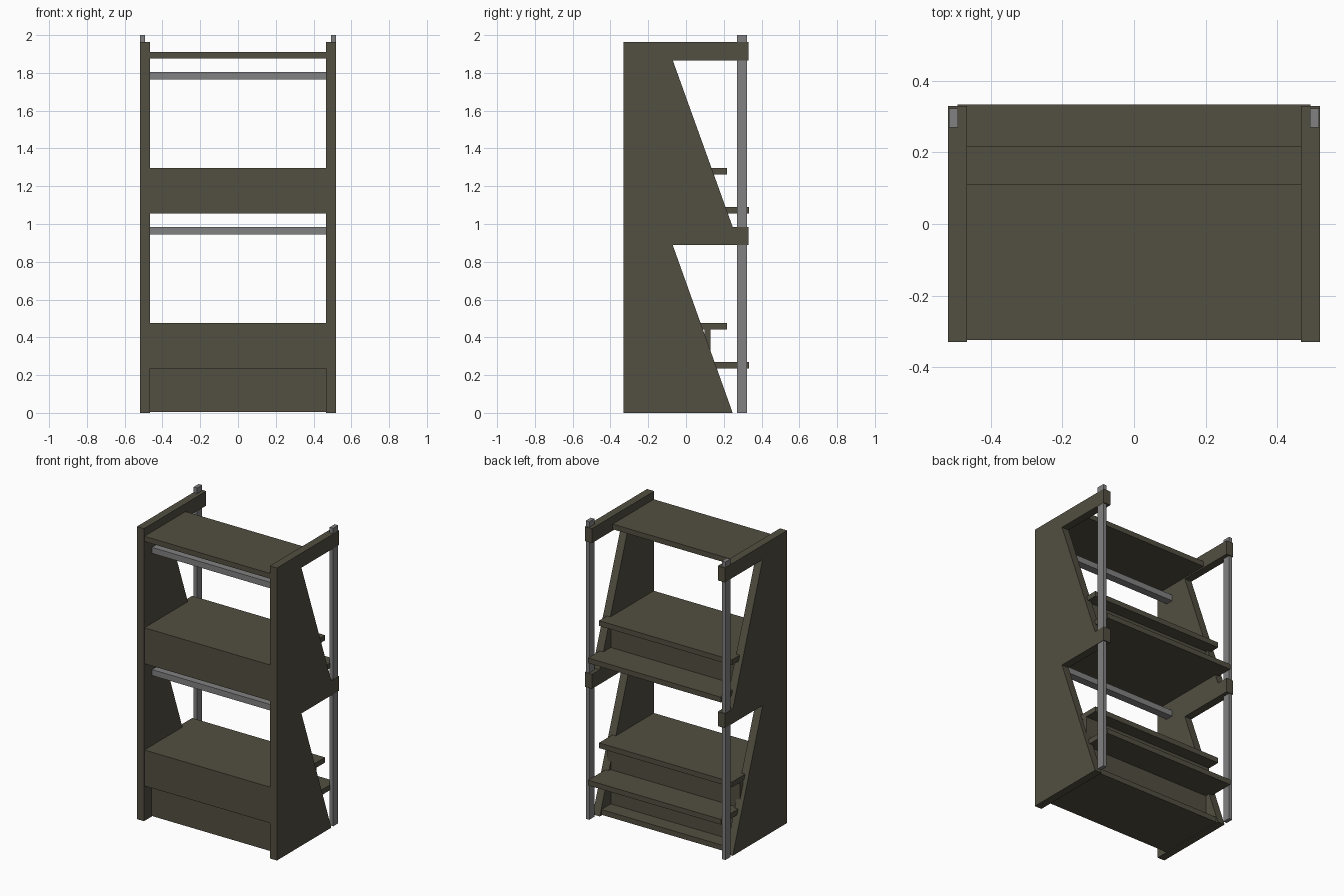
import bpy

if "Cube" in bpy.data.objects:
    bpy.data.objects.remove(bpy.data.objects["Cube"], do_unlink=True)


def make_material(name, colour):
    mat = bpy.data.materials.new(name)
    mat.use_nodes = True
    rgba = (*colour, 1)
    mat.diffuse_color = rgba
    mat.node_tree.nodes["Principled BSDF"].inputs["Base Color"].default_value = rgba
    return mat


brown = make_material("dark olive brown", (0.085, 0.077, 0.053))
grey = make_material("metal grey", (0.22, 0.22, 0.22))


def prism(name, outline, x0, x1, mat):
    """Extrude a (y, z) outline from x0 to x1."""
    n = len(outline)
    verts = [(x, y, z) for x in (x0, x1) for y, z in outline]
    faces = [list(range(n))[::-1], list(range(n, 2 * n))]
    faces += [(i, (i + 1) % n, n + (i + 1) % n, n + i) for i in range(n)]
    mesh = bpy.data.meshes.new(name)
    mesh.from_pydata(verts, [], faces)
    mesh.materials.append(mat)
    obj = bpy.data.objects.new(name, mesh)
    bpy.context.collection.objects.link(obj)
    # Make every face point outward
    import bmesh
    bm = bmesh.new()
    bm.from_mesh(mesh)
    bmesh.ops.recalc_face_normals(bm, faces=bm.faces)
    bm.to_mesh(mesh)
    bm.free()
    return obj


def box(name, x, y, z, mat=brown):
    outline = [(y[0], z[0]), (y[1], z[0]), (y[1], z[1]), (y[0], z[1])]
    return prism(name, outline, x[0], x[1], mat)


INNER, GROOVE, OUTER = 0.467, 0.493, 0.52
FRONT, BACK, TOP = -0.33, 0.33, 1.963
BOARD = 0.035
inside = (-INNER, INNER)
grooved = (-GROOVE, GROOVE)

# Side panels with two tapered bays and rear arms, plus rear posts
side_outline = [
    (FRONT, 0), (0.247, 0), (-0.07, 0.888), (BACK, 0.888), (BACK, 0.985),
    (0.247, 0.985), (-0.07, 1.866), (BACK, 1.866), (BACK, TOP), (FRONT, TOP),
]
for side, s in (("right", -1), ("left", 1)):
    prism(side + "_side_panel", side_outline, *sorted((s * INNER, s * OUTER)), brown)
    box(side + "_rear_post", sorted((s * 0.492, s * 0.518)), (0.27, 0.323), (0, 2), grey)

# Two stepped shelf units, each with a fascia, riser and hanging rail above
for level, base, rail in (("lower", 0.235, 0.945), ("upper", 1.055, 1.765)):
    top = base + 0.241
    box(level + "_fascia", inside, (-0.325, -0.29), (base, top))
    box(level + "_bottom_shelf", grooved, (-0.29, 0.334), (base, base + BOARD))
    box(level + "_top_shelf", grooved, (-0.29, 0.218), (top - BOARD, top))
    box(level + "_riser", grooved, (0.097, 0.131), (base + BOARD, top - BOARD))
    box(level + "_rail", inside, (-0.245, -0.192), (rail, rail + 0.04), grey)

# Canopy shelf
box("canopy_shelf", inside, (-0.325, 0.11), (1.875, 1.91))

# Base plinth: recessed kick board, floor and back
box("kick_board", inside, (-0.25, -0.215), (0.005, 0.235))
box("base_floor", inside, (-0.215, 0.23), (0.005, 0.04))
box("base_back", inside, (0.097, 0.131), (0.04, 0.235))
